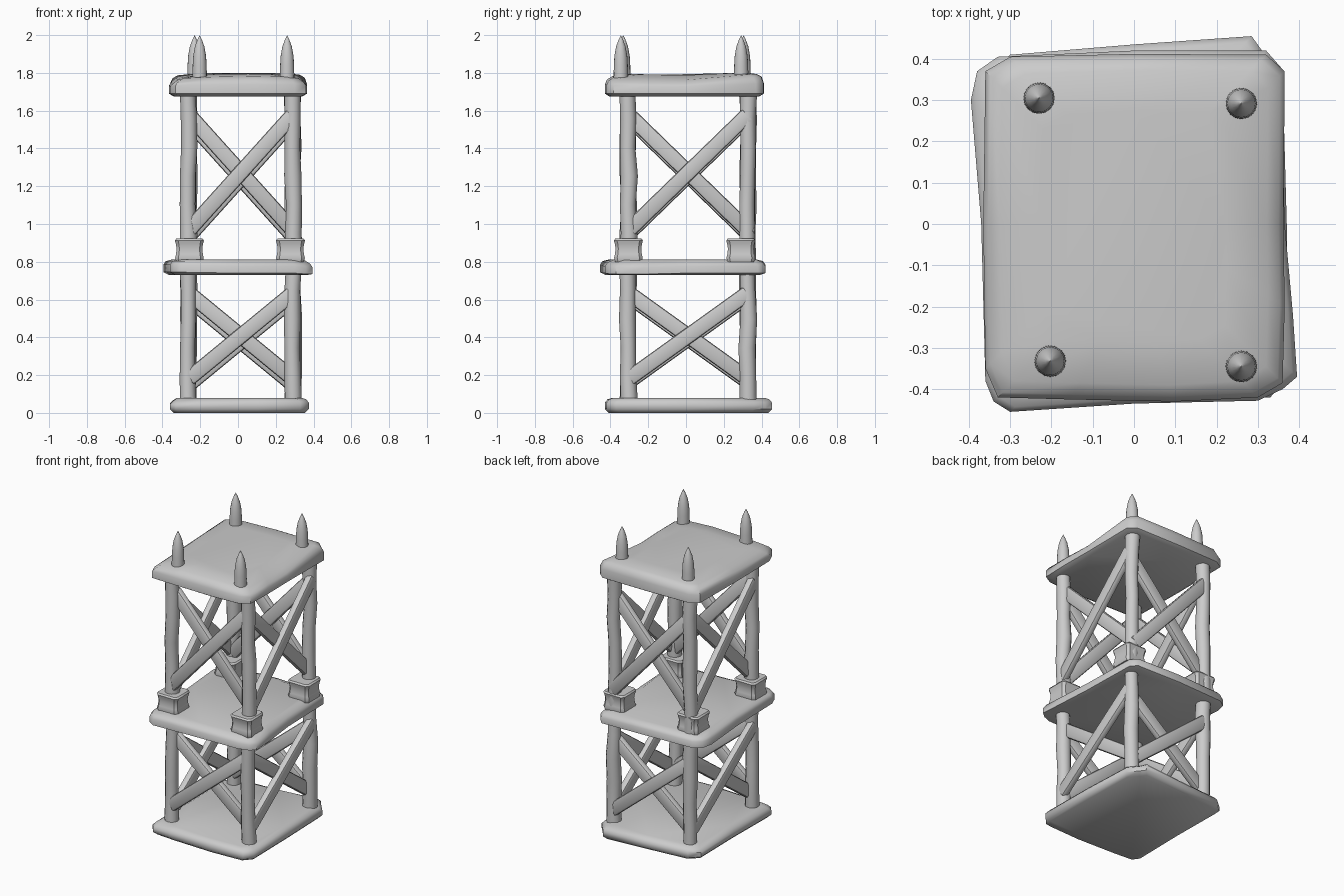
import bpy, bmesh, random
from math import cos, sin, pi, radians
from mathutils import Vector, Matrix

if "Cube" in bpy.data.objects:
    bpy.data.objects.remove(bpy.data.objects["Cube"])

random.seed(7)


def finish(bm, name, angle=40):
    bmesh.ops.recalc_face_normals(bm, faces=bm.faces)
    me = bpy.data.meshes.new(name)
    bm.to_mesh(me)
    bm.free()
    ob = bpy.data.objects.new(name, me)
    bpy.context.collection.objects.link(ob)
    bpy.ops.object.select_all(action='DESELECT')
    ob.select_set(True)
    bpy.context.view_layer.objects.active = ob
    bpy.ops.object.shade_smooth_by_angle(angle=radians(angle))
    return ob


def loft(name, rings, angle=40):
    """Skin a stack of equal-length point rings and cap both ends."""
    bm = bmesh.new()
    vs = [[bm.verts.new(p) for p in r] for r in rings]
    n = len(rings[0])
    for a, b in zip(vs, vs[1:]):
        for i in range(n):
            bm.faces.new((a[i], a[(i + 1) % n], b[(i + 1) % n], b[i]))
    bm.faces.new(vs[0][::-1])
    bm.faces.new(vs[-1])
    return finish(bm, name, angle)


def circle(x, y, z, r, n=12):
    return [(x + r * cos(2 * pi * i / n), y + r * sin(2 * pi * i / n), z) for i in range(n)]


def slab(name, outline, levels, sag=None):
    """Rounded platform: levels are (inset, z); sag lowers the rim per point."""
    sag = sag or [0] * len(outline)
    rings = []
    for inset, z, w in levels:
        rings.append([(x - inset * (1 if x > 0 else -1) * min(1, abs(x) / .3),
                       y - inset * (1 if y > 0 else -1) * min(1, abs(y) / .3),
                       z - s * w) for (x, y), s in zip(outline, sag)])
    return loft(name, rings, 50)


# Platforms
slab("bottom_platform",
     [(-.33, -.41), (-.2, -.42), (.1, -.43), (.33, -.42), (.375, -.37), (.37, 0),
      (.36, .36), (.31, .42), (.285, .455), (0, .435), (-.3, .41), (-.36, .36), (-.355, 0), (-.36, -.37)],
     [(.02, 0, 0), (0, .02, 0), (0, .055, .5), (.015, .072, .5), (.04, .08, 0)],
     [.02, .01, 0, 0, 0, 0, .01, .01, 0, .01, 0, .01, .01, .02])
slab("middle_platform",
     [(-.34, -.43), (-.3, -.455), (0, -.435), (.3, -.428), (.36, -.4), (.395, -.37), (.385, -.22), (.365, 0),
      (.355, .38), (.32, .42), (0, .42), (-.33, .405), (-.38, .37), (-.395, .3), (-.37, 0), (-.36, -.38)],
     [(.03, .73, 0), (0, .745, .5), (0, .785, .8), (.012, .803, .7), (.05, .813, 0)],
     [0, 0, .01, .01, .02, .02, .02, .01, .01, .01, 0, 0, 0, 0, 0, 0])
slab("top_platform",
     [(-.33, -.42), (-.15, -.425), (.1, -.43), (.3, -.42), (.36, -.385), (.365, -.2), (.362, 0),
      (.365, .37), (.32, .41), (0, .412), (-.3, .405), (-.36, .37), (-.365, 0), (-.36, -.35)],
     [(.025, 1.675, 0), (0, 1.69, 0), (0, 1.745, .4), (.012, 1.78, 1), (.04, 1.795, .8), (.14, 1.8, .3)],
     [.03, .02, .015, .02, .03, .035, .04, .005, 0, 0, .005, .01, .03, .04])

# Corner posts, collars and spikes
X = (-.262, .292)
Y = (-.305, .328)
spikes = {(0, 0): (-.203, -.332), (1, 0): (.26, -.345), (0, 1): (-.23, .305), (1, 1): (.26, .292)}
for i in (0, 1):
    for j in (0, 1):
        tag = ("left", "right")[i] + ("_front", "_back")[j]
        side = "_" + tag
        rings = []
        for k in range(12):
            z = .04 + k * 1.67 / 11
            rings.append(circle(X[i] + random.uniform(-.006, .006), Y[j] + random.uniform(-.006, .006),
                                z, .042 + random.uniform(-.003, .004)))
        loft("post" + side, rings, 60)

        cx, cy = (-.257, .278)[i], (-.305, .29)[j]
        rings = []
        for z, h in ((.8, .07), (.82, .076), (.84, .071), (.87, .068), (.895, .072), (.912, .077), (.922, .07)):
            c = h * .78
            rings.append([(cx + a, cy + b, z) for a, b in
                          ((h, -c), (h, c), (c, h), (-c, h), (-h, c), (-h, -c), (-c, -h), (c, -h))])
        loft("collar" + side, rings)

        sx, sy = spikes[(i, j)]
        loft("spike" + side, [circle(sx, sy, z, r, 16) for z, r in
                              ((1.74, .039), (1.84, .037), (1.89, .034), (1.94, .025), (1.975, .012), (1.998, .001))], 60)


# Diagonal cross braces
def brace(name, p, q, out, width=.082, thick=.045):
    p, q = Vector(p), Vector(q)
    d = (q - p).normalized()
    out = Vector(out)
    up = d.cross(out)
    bm = bmesh.new()
    bmesh.ops.create_cube(bm, size=1)
    bmesh.ops.scale(bm, vec=((q - p).length, width, thick), verts=bm.verts)
    bmesh.ops.bevel(bm, geom=bm.edges[:], offset=.014, segments=2, affect='EDGES', profile=.5)
    rot = Matrix((d, up, out)).transposed().to_4x4()
    bmesh.ops.transform(bm, matrix=Matrix.Translation((p + q) / 2) @ rot, verts=bm.verts)
    finish(bm, name)


fl, fr = (X[0], Y[0]), (X[1], Y[0])
bl, br = (X[0], Y[1]), (X[1], Y[1])
faces = {"front": (fl, fr, (0, -1, 0), 0), "right": (fr, br, (1, 0, 0), 0),
         "back": (br, bl, (0, 1, 0), -.03), "left": (bl, fl, (-1, 0, 0), -.015)}
for face, (a, b, out, dz) in faces.items():
    for tier, lo, hi in (("lower", .18, .635), ("upper", .965, 1.58)):
        o = Vector(out) * .016
        lo2, hi2 = lo + dz, hi + dz
        brace(f"{face}_{tier}_brace_rising", Vector((*a, lo2)) + o, Vector((*b, hi2)) + o, out)
        brace(f"{face}_{tier}_brace_falling", Vector((*a, hi2)) - o, Vector((*b, lo2)) - o, out)
